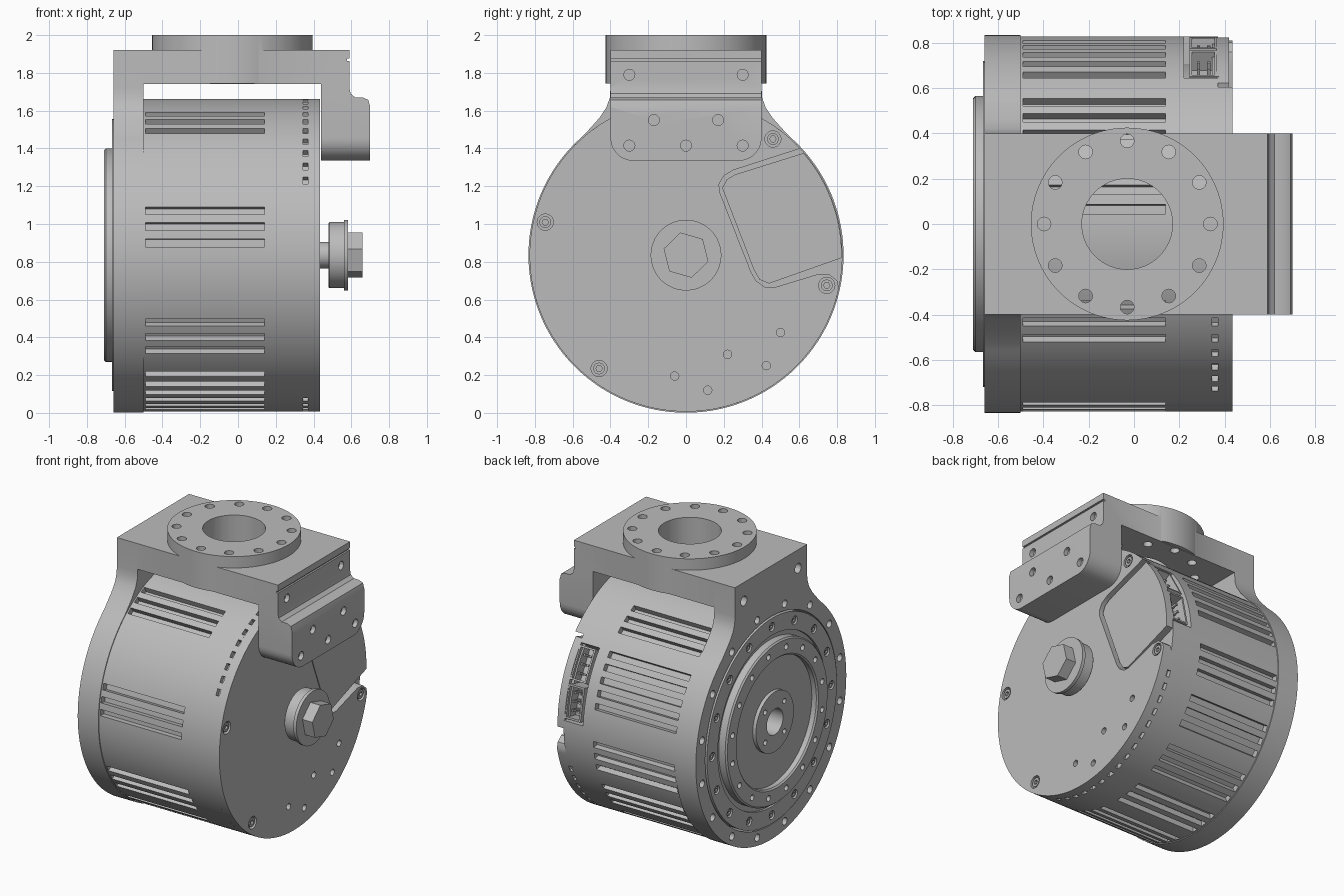
import bpy, bmesh
from math import sin, cos, pi, radians
from mathutils import Vector, Matrix

if "Cube" in bpy.data.objects:
    bpy.data.objects.remove(bpy.data.objects["Cube"])

metal = bpy.data.materials.new("machined grey")
metal.use_nodes = True
metal.diffuse_color = (0.5, 0.5, 0.5, 1)
metal.node_tree.nodes["Principled BSDF"].inputs["Base Color"].default_value = (0.5, 0.5, 0.5, 1)

AXIS = Vector((0, 0, 0.835))   # motor axis runs along x through here
R = 0.828                      # motor radius


def finish(name, bm):
    bmesh.ops.recalc_face_normals(bm, faces=bm.faces)
    mesh = bpy.data.meshes.new(name)
    bm.to_mesh(mesh)
    bm.free()
    mesh.materials.append(metal)
    ob = bpy.data.objects.new(name, mesh)
    bpy.context.collection.objects.link(ob)
    return ob


def activate(ob):
    bpy.ops.object.select_all(action='DESELECT')
    ob.select_set(True)
    bpy.context.view_layer.objects.active = ob


def smooth(ob):
    activate(ob)
    bpy.ops.object.shade_smooth_by_angle(angle=radians(30))
    return ob


def prism_mesh(points, place, a, b):
    """Extrude a 2D outline; place(u, v, t) maps it to space."""
    bm = bmesh.new()
    face = bm.faces.new([bm.verts.new(place(u, v, a)) for u, v in points])
    top = bmesh.ops.extrude_face_region(bm, geom=[face])["geom"]
    shift = Vector(place(0, 0, b)) - Vector(place(0, 0, a))
    bmesh.ops.translate(bm, vec=shift, verts=[v for v in top if isinstance(v, bmesh.types.BMVert)])
    return bm


def along_x(name, points, a, b):
    return smooth(finish(name, prism_mesh(points, lambda u, v, t: (t, u, v), a, b)))


def lathe(name, profile):
    """Revolve (x, radius) points round the motor axis."""
    bm = bmesh.new()
    vs = [bm.verts.new(AXIS + Vector((x, 0, r))) for x, r in profile]
    edges = [bm.edges.new(p) for p in zip(vs, vs[1:])]
    bmesh.ops.spin(bm, geom=vs + edges, cent=AXIS, axis=(1, 0, 0), angle=2 * pi, steps=96)
    bmesh.ops.remove_doubles(bm, verts=bm.verts, dist=1e-5)
    return smooth(finish(name, bm))


def cylinders(name, specs):
    """Each spec: centre, axis, radius, length, sides."""
    bm = bmesh.new()
    for centre, axis, r, length, sides in specs:
        turn = Vector((0, 0, 1)).rotation_difference(Vector(axis)).to_matrix().to_4x4()
        bmesh.ops.create_cone(bm, cap_ends=True, segments=sides, radius1=r, radius2=r,
                              depth=length, matrix=Matrix.Translation(centre) @ turn)
    return finish(name, bm)


def boolean(ob, other, operation='DIFFERENCE'):
    mod = ob.modifiers.new("boolean", 'BOOLEAN')
    mod.operation, mod.solver, mod.object = operation, 'EXACT', other
    activate(ob)
    bpy.ops.object.modifier_apply(modifier=mod.name)
    bpy.data.objects.remove(other)
    smooth(ob)


def cut(ob, specs):
    boolean(ob, cylinders("cutter", specs))


def polar(r, deg):
    return (r * cos(radians(deg)), AXIS.z + r * sin(radians(deg)))


def arc(r, start, end, step=3):
    n = max(1, round((end - start) / step))
    return [polar(r, start + (end - start) * i / n) for i in range(n + 1)]


def x_holes(places, x, r, length, sides=20):
    return [((x, y, z), (1, 0, 0), r, length, sides) for y, z in places]


def ring(r, count, offset=0):
    return [polar(r, offset + 360 * i / count) for i in range(count)]


def notched(notches, depth):
    """Circle outline dropping by depth inside each (start, end) range."""
    pts = []
    for i in range(240):
        a = i * 1.5
        low = any(s <= a + 0.7 <= e for s, e in notches)
        for p in (polar(R - depth * low, a), polar(R - depth * low, a + 1.5)):
            if not pts or (Vector(p) - Vector(pts[-1])).length > 1e-4:
                pts.append(p)
    return pts[:-1]


# Bracket: left ring plate with a neck rising to the top plate
neck = [(0.53, 1.482), (0.46, 1.56), (0.42, 1.62), (0.403, 1.67), (0.4, 1.72), (0.4, 1.92)]
outline = neck + [(-y, z) for y, z in reversed(neck)] + arc(0.834, 131, 409, 2)
ring_plate = along_x("bracket_ring_plate", outline, -0.66, -0.5)
cut(ring_plate, x_holes([(0, AXIS.z)], -0.6, 0.73, 0.5, 96))
cut(ring_plate, x_holes(ring(0.778, 16, 11.25), -0.66, 0.026, 0.16)
    + x_holes([(-0.3, 1.79), (0.3, 1.79)], -0.66, 0.034, 0.16))

# Bracket: top plate and hanging right arm
side = [(-0.5, 1.92), (0.59, 1.92), (0.59, 1.875), (0.578, 1.875), (0.578, 1.862), (0.59, 1.862),
        (0.59, 1.72), (0.596, 1.69), (0.62, 1.67), (0.66, 1.67), (0.69, 1.657), (0.7, 1.62),
        (0.7, 1.335), (0.44, 1.335), (0.44, 1.74), (-0.5, 1.74)]
bm = prism_mesh(side, lambda u, v, t: (u, t, v), -0.4, 0.4)
corners = [e for e in bm.edges if all(v.co.z < 1.34 for v in e.verts)
           and abs(e.verts[0].co.y - e.verts[1].co.y) < 0.01]
bmesh.ops.bevel(bm, geom=corners, offset=0.12, segments=8, profile=0.5, affect='EDGES')
arm = finish("bracket_top_and_arm", bm)

# Mounting flange merged into the top plate
boolean(arm, cylinders("mounting_flange", [((-0.03, 0, 1.8725), (0, 0, 1), 0.425, 0.255, 96)]), 'UNION')
bolt_circle = [(-0.03 + 0.367 * cos(i * pi / 6), 0.367 * sin(i * pi / 6), 1.87) for i in range(12)]
cut(arm, [((-0.03, 0, 1.87), (0, 0, 1), 0.2, 0.5, 64)]
    + [(p, (0, 0, 1), 0.03, 0.5, 20) for p in bolt_circle])
block = [(-0.17, 1.55), (0.17, 1.55), (-0.3, 1.415), (0, 1.415), (0.3, 1.415)]
upper = [(-0.3, 1.79), (0.3, 1.79)]
cut(arm, x_holes(block, 0.7, 0.029, 0.06) + x_holes(upper, 0.59, 0.029, 0.06))

# Motor housing: cooling slots, connector bay, toothed seam
gaps = {0, 6, 42, 66, 72, 90, 96, 102, 108, 132, 138, 144, 150, 156, 180, 186, 192, 198,
        222, 264, 288, 312, 336}
slots = [(a, a + 3) for a in range(0, 360, 6) if a not in gaps]
bay = [(3, 39)]
teeth = [(a, a + 3) for a in list(range(96, 156, 6)) + list(range(246, 342, 6))]
along_x("housing_collar", notched([], 0), -0.52, -0.49)
along_x("slotted_housing", notched(slots, 0.04), -0.49, 0.14)
along_x("housing_band", notched([], 0), 0.14, 0.22)
along_x("connector_bay_housing", notched(bay, 0.12), 0.22, 0.345)
along_x("toothed_seam", notched(bay + teeth, 0.03), 0.345, 0.37)

# End cap with an open pocket, and the cover panel inside it
pocket = [(0.8, 0.7), (0.76, 0.733), (0.7, 0.735), (0.47, 0.665), (0.42, 0.665), (0.37, 0.7),
          (0.345, 0.745), (0.178, 1.17), (0.175, 1.21), (0.2, 1.255), (0.25, 1.285)]
cap = along_x("end_cap", arc(R, 43, 348, 2) + pocket, 0.37, 0.435)
cap_bolts = [(0.46, 1.45), (-0.745, 1.01), (0.745, 0.675), (-0.46, 0.235)]
small = [(0.5, 0.425), (0.425, 0.25), (0.22, 0.31), (-0.06, 0.195), (0.115, 0.12)]
cut(cap, x_holes(cap_bolts, 0.435, 0.043, 0.05) + x_holes(small, 0.435, 0.022, 0.06))
panel = [(0.26, 1.262), (0.215, 1.235), (0.192, 1.19), (0.36, 0.755), (0.39, 0.705), (0.44, 0.685)]
along_x("cover_panel", arc(0.824, -1, 41, 2) + panel, 0.365, 0.42)
heads = cylinders("cap_bolts", x_holes(cap_bolts, 0.415, 0.031, 0.03))
cut(heads, x_holes(cap_bolts, 0.43, 0.017, 0.03, 6))

# Two open connector sockets with pins in the bay
bm = bmesh.new()
for angle in (12, 30):
    frame = Matrix.Translation(AXIS) @ Matrix.Rotation(radians(angle), 4, 'X')
    walls = [((0.31, 0.762, s * 0.108), (0.13, 0.11, 0.012)) for s in (-1, 1)]
    walls += [((x, 0.762, 0), (0.012, 0.11, 0.228)) for x in (0.25, 0.362)]
    walls += [((0.31, 0.712, 0), (0.13, 0.02, 0.228))]
    walls += [((x, 0.75, z), (0.014, 0.08, 0.014)) for x in (0.285, 0.33) for z in (-0.06, 0, 0.06)]
    for centre, size in walls:
        bmesh.ops.create_cube(bm, size=1, matrix=frame @ Matrix.Translation(centre)
                              @ Matrix.Diagonal((*size, 1)))
finish("connectors", bm)

# Output hub on the left face, with raised rim, centre disc and bolt circles
hub = lathe("output_hub", [(-0.51, 0), (-0.51, 0.72), (-0.667, 0.72), (-0.667, 0.6), (-0.65, 0.6),
                           (-0.65, 0.565), (-0.7, 0.565), (-0.71, 0.555), (-0.71, 0.455),
                           (-0.7, 0.445), (-0.665, 0.445), (-0.665, 0.21), (-0.69, 0.21),
                           (-0.69, 0.09), (-0.58, 0.09), (-0.58, 0)])
cut(hub, x_holes(ring(0.66, 16), -0.667, 0.03, 0.05)
    + x_holes(ring(0.505, 16, 11.25), -0.71, 0.02, 0.08)
    + x_holes(ring(0.15, 4, 45), -0.69, 0.018, 0.06))
hub_bolts = cylinders("hub_bolts", x_holes(ring(0.66, 16), -0.65, 0.022, 0.02))
cut(hub_bolts, x_holes(ring(0.66, 16), -0.66, 0.012, 0.02, 6))

# Shaft knob with washer and hexagonal head on the right face
lathe("shaft_knob", [(0.42, 0), (0.42, 0.07), (0.48, 0.07), (0.48, 0.17), (0.485, 0.175),
                     (0.56, 0.175), (0.56, 0.187), (0.583, 0.187), (0.583, 0)])
along_x("hex_head", ring(0.123, 6, 44), 0.58, 0.66)
